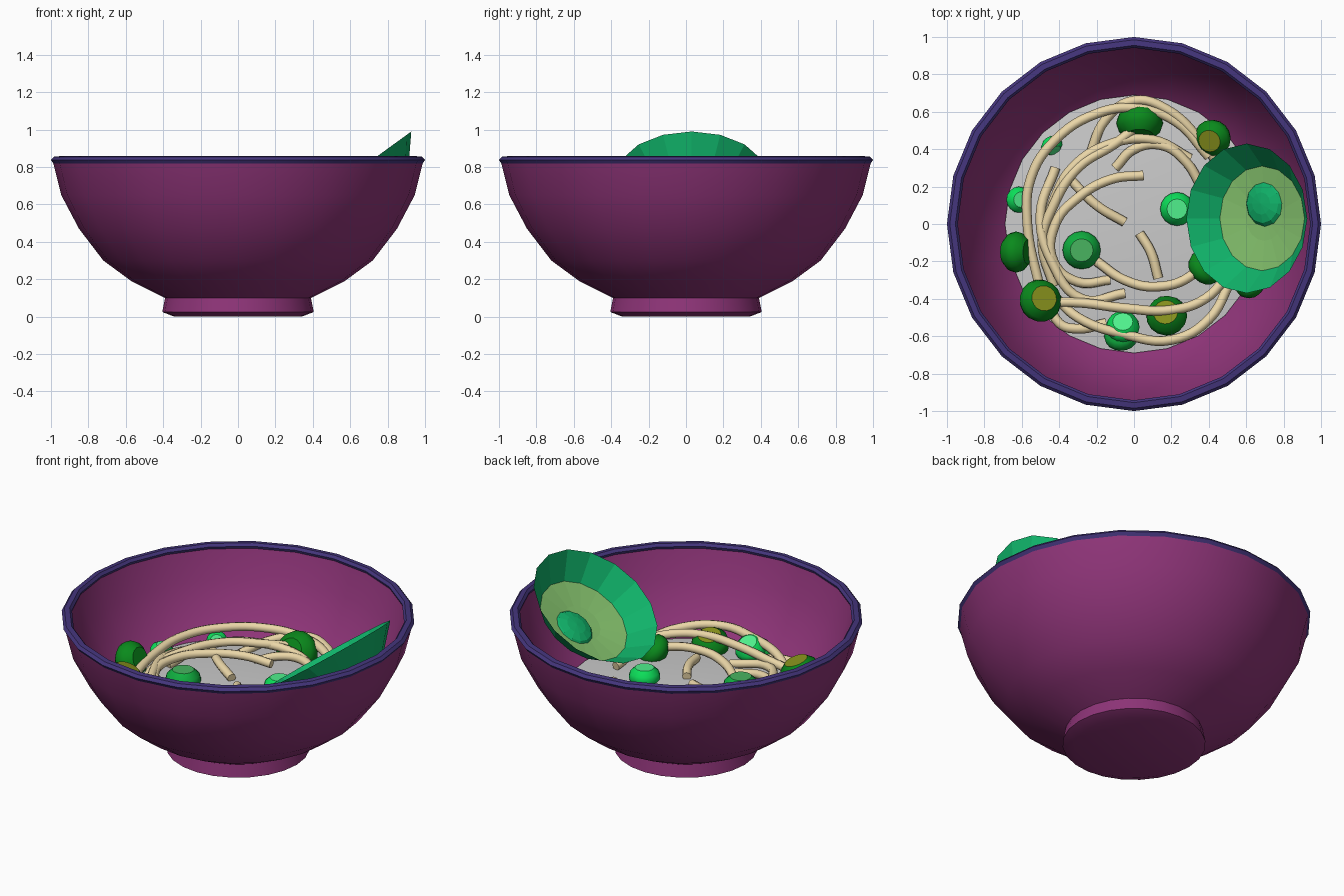
import bpy, math
from mathutils import Vector, Matrix

if "Cube" in bpy.data.objects:
    bpy.data.objects.remove(bpy.data.objects["Cube"])


def mat(name, hexcode):
    def lin(c):
        return c / 12.92 if c <= 0.04045 else ((c + 0.055) / 1.055) ** 2.4
    m = bpy.data.materials.new(name)
    m.diffuse_color = [lin(int(hexcode[i:i + 2], 16) / 255) for i in (0, 2, 4)] + [1]
    m.use_nodes = True
    m.node_tree.nodes["Principled BSDF"].inputs["Base Color"].default_value = m.diffuse_color
    return m


def lathe(name, profile, segs, mats=(), bands=None, smooth=None, closed=False):
    """Spin (radius, z) points about z; bands gives a material index per band."""
    verts, faces, idx, rings = [], [], [], []
    for r, z in profile:
        if r < 1e-5:
            rings.append([len(verts)] * segs)
            verts.append((0, 0, z))
        else:
            rings.append(list(range(len(verts), len(verts) + segs)))
            verts += [(r * math.cos(i * math.tau / segs), r * math.sin(i * math.tau / segs), z)
                      for i in range(segs)]
    pairs = list(zip(rings, rings[1:]))
    if closed:
        pairs.append((rings[-1], rings[0]))
    for b, (lo, hi) in enumerate(pairs):
        for i in range(segs):
            j = (i + 1) % segs
            faces.append(list(dict.fromkeys((lo[i], lo[j], hi[j], hi[i]))))
            idx.append(bands[b] if bands else 0)
    me = bpy.data.meshes.new(name)
    me.from_pydata(verts, [], faces)
    for m in mats:
        me.materials.append(m)
    if mats:
        me.polygons.foreach_set("material_index", idx)
    ob = bpy.data.objects.new(name, me)
    bpy.context.collection.objects.link(ob)
    if smooth:
        bpy.ops.object.select_all(action='DESELECT')
        ob.select_set(True)
        bpy.context.view_layer.objects.active = ob
        bpy.ops.object.shade_smooth_by_angle(angle=math.radians(smooth))
    return ob


plum, indigo = mat("plum", "8E3478"), mat("indigo", "44357C")
cream = mat("cream", "EBD7A8")
teal, pale = mat("teal_green", "10B46A"), mat("pale_green", "86C46E")
bright, bright_cap = mat("bright_green", "0CE05A"), mat("bright_cap", "50F08C")
mid, mid_cap = mat("mid_green", "10B040"), mat("mid_cap", "48B460")
dark, olive = mat("dark_green", "0A8A1C"), mat("olive", "86901C")

# bowl: foot, outer wall, inner wall down to the floor
lathe("bowl", [(0, 0.005), (0.34, 0), (0.405, 0.025), (0.39, 0.10), (0.57, 0.19), (0.72, 0.30),
               (0.85, 0.47), (0.945, 0.65), (0.99, 0.83), (0.95, 0.835), (0.895, 0.66),
               (0.80, 0.49), (0.69, 0.37), (0.52, 0.26), (0.33, 0.20), (0, 0.18)],
      24, [plum], smooth=40)

# rim band
lathe("rim", [(0.985, 0.815), (1.0, 0.838), (0.985, 0.855), (0.955, 0.858), (0.942, 0.842), (0.95, 0.82)],
      24, [indigo], smooth=40, closed=True)

# broth surface
lathe("broth", [(0.69, 0.385), (0.5, 0.405), (0.25, 0.42), (0, 0.425)], 24, smooth=40)

# dished avocado half leaning on the rim
tilt = Matrix.Translation((0.603, 0.03, 0.755)) @ Matrix.Rotation(math.radians(-36), 4, 'Y')
avo = lathe("avocado_half", [(0, -0.165), (0.12, -0.16), (0.28, -0.14), (0.4, 0)], 16,
            [teal, pale], bands=[1, 1, 0])
avo.matrix_world = tilt
pit = lathe("avocado_pit", [(0.125, 0), (0.105, 0.022), (0.06, 0.035), (0, 0.04)], 12, [teal])
pit.matrix_world = tilt @ Matrix.Translation((0, 0.08, -0.165))


# noodles: bevelled curves that arch above the broth
def noodle(n, pts, z0=0.42, rise=0.05, z1=None):
    z1 = z0 if z1 is None else z1
    cu = bpy.data.curves.new(f"noodle_{n}", 'CURVE')
    cu.dimensions = '3D'
    cu.bevel_depth, cu.bevel_resolution, cu.use_fill_caps = 0.026, 2, True
    cu.materials.append(cream)
    sp = cu.splines.new('BEZIER')
    sp.resolution_u = 6
    sp.bezier_points.add(len(pts) - 1)
    for i, (bp, (x, y)) in enumerate(zip(sp.bezier_points, pts)):
        t = i / (len(pts) - 1)
        bp.co = (x, y, z0 + (z1 - z0) * t + rise * math.sin(math.pi * t))
        bp.handle_left_type = bp.handle_right_type = 'AUTO'
    bpy.context.collection.objects.link(bpy.data.objects.new(cu.name, cu))


noodle(1, [(-.50, -.36), (-.57, 0), (-.55, .25), (-.42, .45), (-.2, .59), (0, .62), (.22, .55), (.4, .36)], .44, .05)
noodle(2, [(-.24, .36), (-.15, .56), (0, .66), (.18, .61), (.36, .44), (.48, .28)], .41, .06)
noodle(3, [(.04, .54), (-.1, .43), (-.3, .3), (-.43, .1), (-.49, -.1), (-.43, -.33)], .46, .05, .41)
noodle(4, [(.05, .26), (-.12, .24), (-.3, .14), (-.42, 0), (-.43, -.2), (-.3, -.31), (-.13, -.3)], .46, .04, .41)
noodle(5, [(-.1, .3), (0, .4), (.15, .42), (.28, .33), (.36, .2)], .42, .03)
noodle(6, [(-.47, -.02), (-.42, .15), (-.33, .3), (-.15, .42), (.1, .45), (.3, .35)], .42, .06)
noodle(7, [(-.36, .26), (-.2, .1), (-.05, .01)], .44, .02)
noodle(8, [(.03, -.05), (.09, -.15), (.13, -.29)], .44, .01)
noodle(9, [(-.2, -.2), (-.05, -.3), (.12, -.335), (.3, -.28), (.43, -.12), (.45, .05)], .43, .04)
noodle(10, [(-.5, -.42), (-.3, -.42), (-.05, -.45), (.2, -.46), (.38, -.4), (.52, -.25)], .45, .05)
noodle(11, [(-.43, -.38), (-.3, -.5), (-.05, -.59), (.2, -.62), (.4, -.51), (.52, -.3)], .43, .07)
noodle(12, [(-.42, .3), (-.5, .05), (-.44, -.2), (-.28, -.4), (-.05, -.37)], .42, .05)
noodle(13, [(-.46, -.36), (-.4, -.53), (-.3, -.56), (-.15, -.53)], .42, .02)


# chopped greens: rounded barrels with a coloured cut face, tipped toward a direction
def green(n, pos, r, body, cap, aim=(0, 0, 1)):
    prof = [(0, -.6), (.6, -.6), (.92, -.3), (1, 0), (.92, .3), (.6, .6), (0, .6)]
    ob = lathe(f"chopped_green_{n}", [(a * r, b * r) for a, b in prof], 16, [body, cap],
               bands=[1, 0, 0, 0, 0, 1], smooth=40)
    ob.matrix_world = Matrix.Translation(pos) @ Vector(aim).to_track_quat('Z', 'Y').to_matrix().to_4x4()


pieces = [((.23, .08, .44), .09, bright, bright_cap, (0, 0, 1)),
          ((-.28, -.14, .43), .102, mid, mid_cap, (0, 0, 1)),
          ((-.615, .13, .41), .07, bright, bright_cap, (.3, 0, 1)),
          ((-.44, .42, .41), .06, bright, bright_cap, (.5, -.8, .5)),
          ((-.63, -.15, .46), .11, dark, dark, (1, 0, .4)),
          ((-.5, -.41, .48), .115, dark, olive, (.3, .2, 1)),
          ((.175, -.49, .44), .11, dark, olive, (-.1, .3, 1)),
          ((-.06, -.55, .45), .09, bright, bright_cap, (0, .6, 1)),
          ((-.07, -.6, .41), .09, mid, mid_cap, (0, .7, .7)),
          ((.03, .54, .42), .125, dark, dark, (0, -1, .5)),
          ((.42, .46, .45), .1, dark, olive, (-.3, -.3, 1)),
          ((.385, -.23, .44), .1, dark, dark, (.5, .5, .7)),
          ((.62, -.31, .46), .09, dark, dark, (-.5, .3, .7))]
for n, p in enumerate(pieces, 1):
    green(n, *p)
